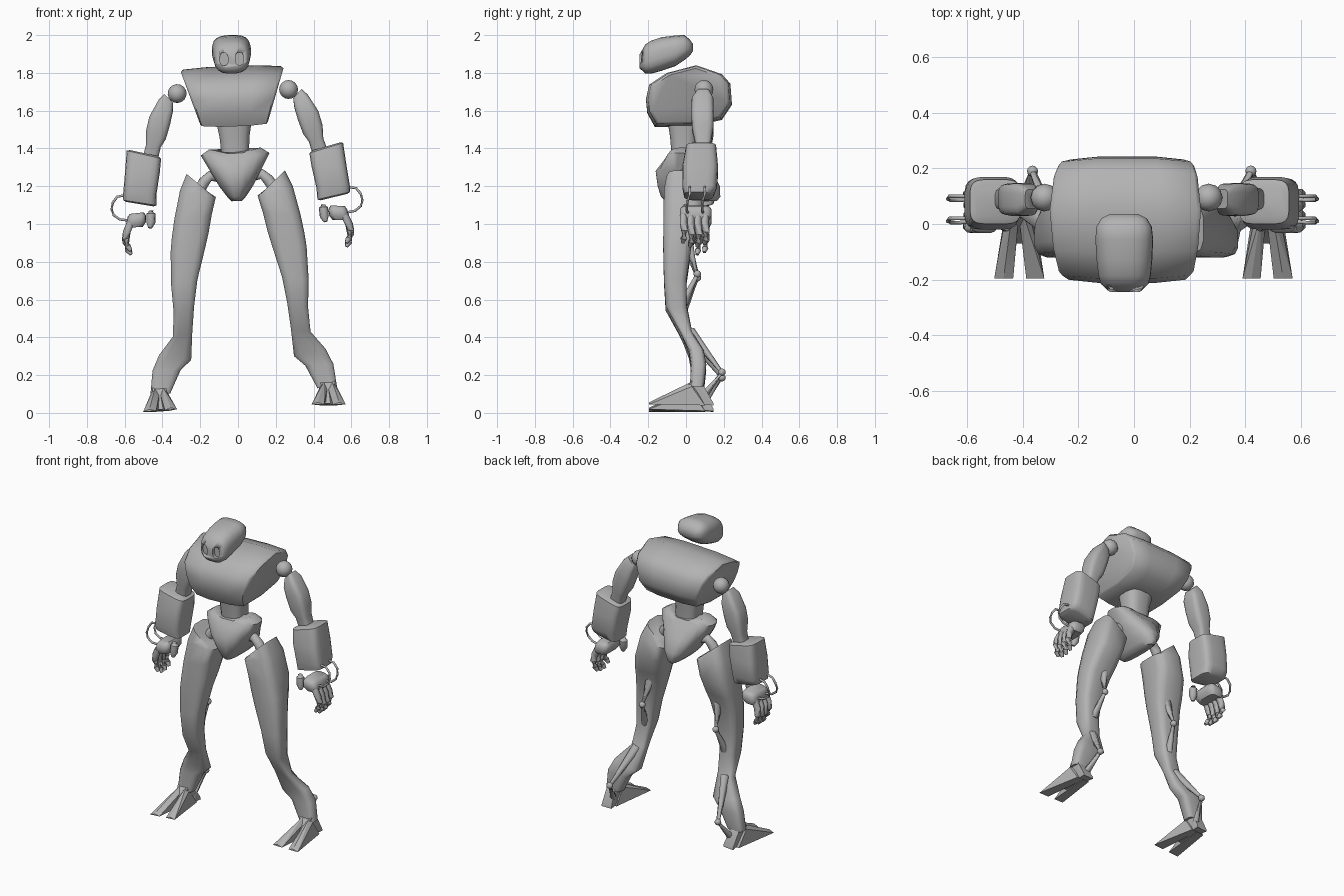
import bpy, bmesh, math
from mathutils import Vector, Matrix

# Whole figure leans about 2 degrees sideways; it is symmetric about the leaning plane
TILT = Matrix.Translation((0.035, 0, 0)) @ Matrix.Rotation(-math.radians(2.09), 4, 'Y')
MIRROR = TILT @ Matrix.Scale(-1, 4, (1, 0, 0)) @ TILT.inverted()

metal = bpy.data.materials.new("grey metal")
metal.diffuse_color = (0.45, 0.45, 0.45, 1)


def make(name, bm, matrix=None, angle=50):
    bmesh.ops.recalc_face_normals(bm, faces=bm.faces)
    me = bpy.data.meshes.new(name)
    bm.to_mesh(me)
    if matrix:
        me.transform(matrix)
        if matrix.determinant() < 0:
            me.flip_normals()
    me.shade_smooth()
    me.set_sharp_from_angle(angle=math.radians(angle))
    me.materials.append(metal)
    ob = bpy.data.objects.new(name, me)
    bpy.context.collection.objects.link(ob)
    return ob


def pair(name, bm, angle=50):
    make("right_" + name, bm, None, angle)
    make("left_" + name, bm, MIRROR, angle)


def ring(c, a, b, n=16, e=3.0):
    """Superellipse ring spanned by half axes a and b."""
    pts = []
    for i in range(n):
        t = 2 * math.pi * (i + 0.5) / n
        co, si = math.cos(t), math.sin(t)
        pts.append(Vector(c) + Vector(a) * math.copysign(abs(co) ** (2 / e), co)
                   + Vector(b) * math.copysign(abs(si) ** (2 / e), si))
    return pts


def loft(rings):
    bm = bmesh.new()
    vs = [[bm.verts.new(p) for p in r] for r in rings]
    n = len(vs[0])
    for r, s in zip(vs, vs[1:]):
        for i in range(n):
            bm.faces.new((r[i], r[(i + 1) % n], s[(i + 1) % n], s[i]))
    bm.faces.new(vs[0])
    bm.faces.new(vs[-1])
    return bm


def limb(rows, e=3.0, n=16):
    """Rows: inner x, inner z, outer x, outer z, front y, back y."""
    return loft([ring(((xi + xo) / 2, (f + b) / 2, (zi + zo) / 2),
                      ((xo - xi) / 2, 0, (zo - zi) / 2), (0, (b - f) / 2, 0), n, e)
                 for xi, zi, xo, zo, f, b in rows])


def tube(path, radii, n=8):
    pts = [Vector(p) for p in path]
    rings = []
    for i, p in enumerate(pts):
        d = pts[min(i + 1, len(pts) - 1)] - pts[max(i - 1, 0)]
        q = d.to_track_quat('Z', 'Y')
        rings.append(ring(p, q @ Vector((radii[i], 0, 0)), q @ Vector((0, radii[i], 0)), n, 2))
    return loft(rings)


def ball(c, r):
    bm = bmesh.new()
    bmesh.ops.create_uvsphere(bm, u_segments=12, v_segments=8, radius=r,
                              matrix=Matrix.Translation(c))
    return bm


def hull(points):
    bm = bmesh.new()
    for p in points:
        bm.verts.new(p)
    bmesh.ops.convex_hull(bm, input=bm.verts)
    return bm


# Head: lofted front to back (y, low z, high z, half width)
head = make("head", loft([ring((0, y, (lo + hi) / 2), (w, 0, 0), (0, 0, (hi - lo) / 2), 20, 2.7)
    for y, lo, hi, w in [(-.245, 1.825, 1.90, .055), (-.215, 1.798, 1.952, .086),
                         (-.185, 1.797, 1.972, .094), (-.13, 1.812, 1.99, .100),
                         (-.055, 1.838, 1.999, .104), (-.01, 1.868, 2.002, .10),
                         (.02, 1.893, 1.978, .082), (.036, 1.915, 1.955, .05)]]), TILT)

# Shallow eye sockets
for side, s in (("left", -1), ("right", 1)):
    cutter = make(side + "_eye_cutter", loft(
        [ring((s * .041, y, 1.875), (.022, 0, 0), (0, 0, .034), 14, 2.5) for y in (-.3, -.224)]), TILT)
    cutter.hide_render = True
    cutter.display_type = 'WIRE'
    mod = head.modifiers.new("eye socket", 'BOOLEAN')
    mod.operation = 'DIFFERENCE'
    mod.object = cutter

# Chest: rounded side profile carried across a width that grows upward
profile = [(-.212, 1.66), (-.195, 1.735), (-.10, 1.797), (.055, 1.837), (.19, 1.79), (.235, 1.74),
           (.243, 1.635), (.19, 1.555), (.03, 1.52), (-.165, 1.518), (-.205, 1.59)]
chest = []
for t, k in [(-1, .88), (-.95, .95), (-.45, 1), (.45, 1), (.95, .95), (1, .88)]:
    chest.append([Vector((t * (.18 + .29 * (z - 1.52)), .02 + (y - .02) * k, 1.66 + (z - 1.66) * k))
                  for y, z in profile])
make("chest", loft(chest), TILT)


# Waist and pelvis: stacked rings (z, half width, front y, back y)
def stack(rows, e):
    return loft([ring((0, (f + b) / 2, z), (w, 0, 0), (0, (b - f) / 2, 0), 16, e) for z, w, f, b in rows])


make("waist", stack([(1.56, .098, -.10, .075), (1.46, .08, -.085, .06), (1.34, .072, -.075, .055)], 3), TILT)
pelvis = stack([(1.40, .14, -.09, .06), (1.37, .185, -.11, .08), (1.28, .135, -.163, .14),
                (1.20, .09, -.152, .182), (1.145, .05, -.135, .184), (1.122, .028, -.11, .165)], 2.5)
for v in pelvis.verts:  # upper rim dips towards the middle
    if v.co.z > 1.36:
        v.co.z -= .035 * (1 - min(1, abs(v.co.x) / .13))
make("pelvis", pelvis, TILT)

# Hip joints
pair("hip_joint", tube([(.06, 0, 1.25), (.125, -.01, 1.265), (.16, -.015, 1.235), (.21, -.02, 1.16)],
                       [.028, .028, .03, .03], 12))

# Legs
pair("leg", limb([(.13, 1.17, .25, 1.285, -.105, .07), (.102, 1.15, .292, 1.20, -.118, .095),
                  (.13, 1.06, .333, 1.05, -.122, .095), (.155, .96, .354, .95, -.122, .06),
                  (.18, .88, .365, .88, -.122, .03),
                  (.232, .72, .375, .71, -.118, .005), (.26, .58, .372, .56, -.109, .005),
                  (.28, .44, .385, .43, -.035, .032), (.295, .30, .465, .34, .015, .095),
                  (.355, .25, .506, .26, .025, .108), (.42, .13, .525, .14, .02, .095)], 3.8, 12))

# Tendon struts and balls behind knee and ankle
pair("knee_strut", tube([(.25, .01, .89), (.275, .06, .735), (.305, -.012, .58)], [.03, .011, .025]))
pair("knee_ball", ball((.275, .06, .735), .02))
pair("ankle_strut", tube([(.34, .02, .43), (.42, .19, .215), (.465, .08, .07)], [.03, .011, .025]))
pair("ankle_ball", ball((.42, .19, .215), .02))

# Feet: two wedge toes and a heel
for name, x0, x1, a0, a1 in (("inner_toe", .39, .455, .435, .475), ("outer_toe", .502, .57, .475, .522)):
    pair(name, hull([(x, -.195, .045) for x in (x0, x1)] + [((x0 + x1) / 2, -.195, .056)] +
                    [(a, .03, .14) for a in (a0, a1)] + [((a0 + a1) / 2, .03, .165)] +
                    [(a, .1, .04) for a in (a0, a1)]), 30)
pair("heel", hull([(x, -.07, .05) for x in (.46, .49)] + [(x, .03, .17) for x in (.435, .515)] +
                  [(x, .09, .15) for x in (.45, .51)] +
                  [(x, .145, z) for x in (.44, .51) for z in (.04, .052)]), 30)

# Arms
pair("shoulder_ball", ball((.268, .095, 1.712), .05))
pair("upper_arm", limb([(.292, 1.665, .337, 1.715, .055, .125), (.298, 1.615, .37, 1.685, .03, .145),
                        (.317, 1.55, .425, 1.60, .028, .147), (.345, 1.475, .448, 1.525, .032, .145),
                        (.375, 1.435, .452, 1.455, .045, .135), (.395, 1.37, .478, 1.38, .055, .125)], 4))
pair("forearm", limb([(.395, 1.39, .54, 1.432, .02, .14), (.377, 1.375, .557, 1.43, .0, .16),
                      (.39, 1.3, .575, 1.31, -.02, .17), (.415, 1.19, .593, 1.20, -.02, .165),
                      (.42, 1.13, .594, 1.17, -.01, .145), (.435, 1.125, .58, 1.16, .01, .125)], 4.5, 20))

# Hands: palm, thumb, four fingers and two cable loops
pair("palm", limb([(.49, 1.098, .565, 1.095, -.015, .12), (.478, 1.08, .578, 1.08, -.032, .135),
                   (.482, 1.045, .588, 1.045, -.034, .137), (.50, 1.022, .582, 1.022, -.02, .125)], 4))
pair("thumb", tube([(.452, .0, 1.104), (.452, .0, 1.088), (.457, -.004, 1.04), (.463, -.01, 1.012)],
                   [.014, .024, .024, .010], 10))
for i in range(4):
    y, drop = -.012 + i * .038, (.02, .0, .0, .012)[i]
    pair("finger_%d" % (i + 1), tube([(.565, y, 1.045), (.588, y, 1.0), (.597, y + .005, .945 + drop),
                                      (.588, y, .905 + drop), (.573, y - .005, .88 + drop)],
                                     [.021, .021, .020, .017, .009]))
for i, y in enumerate((.02, .10)):
    arc = [(.59, y, 1.195), (.625, y, 1.19), (.65, y, 1.16), (.659, y - .01, 1.125),
           (.65, y - .015, 1.095), (.62, y - .015, 1.07), (.57, y - .01, 1.06)]
    pair("cable_%d" % (i + 1), tube(arc, [.007] * 7, 8))
